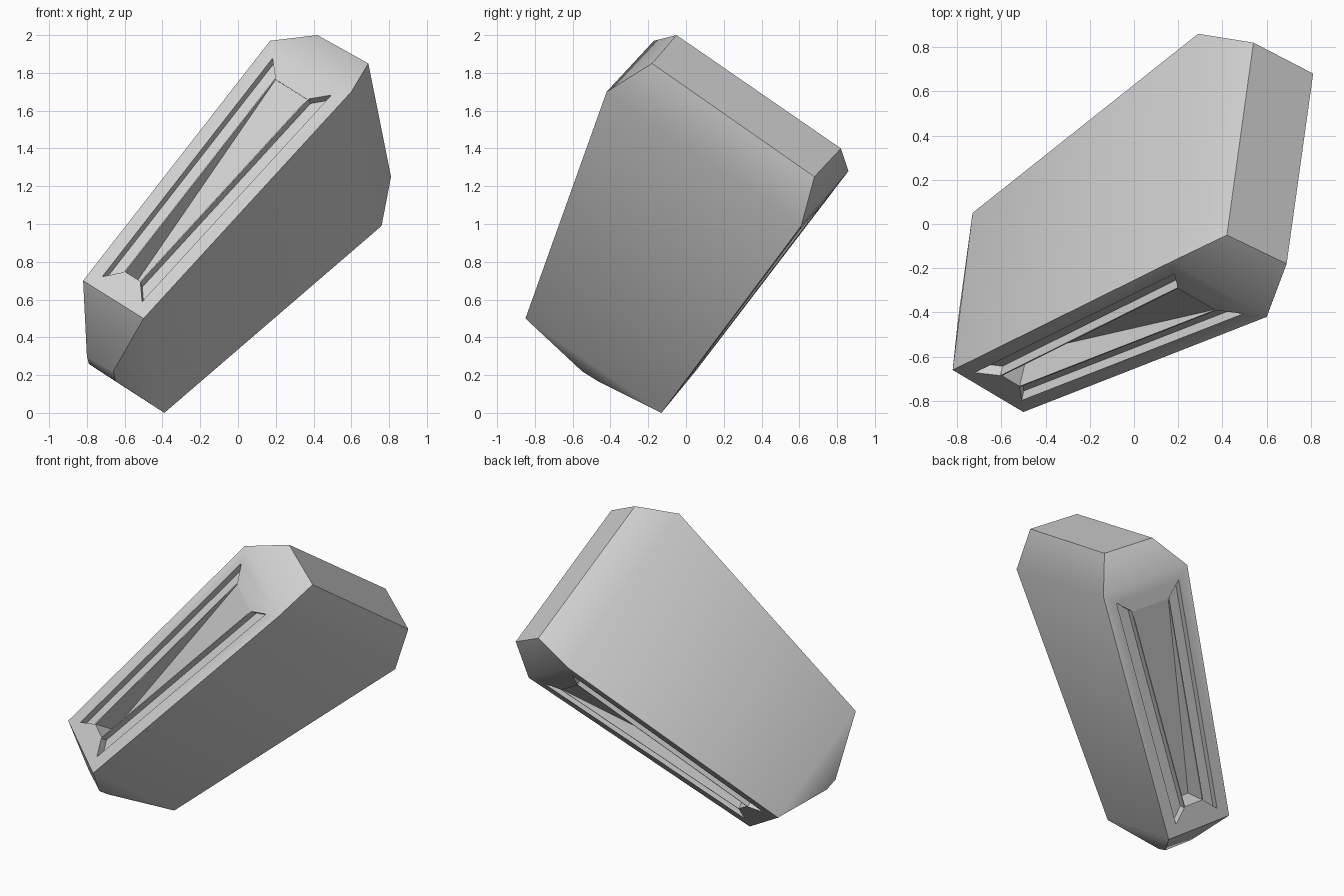
import bpy, bmesh, math
from mathutils import Vector

cube = bpy.data.objects.get("Cube")
if cube:
    bpy.data.objects.remove(cube, do_unlink=True)

grey = bpy.data.materials.new("plain_grey")
grey.use_nodes = True
color = (0.62, 0.62, 0.62, 1)
grey.diffuse_color = color
grey.node_tree.nodes["Principled BSDF"].inputs["Base Color"].default_value = color


def add_hull(bm, points):
    """Add the closed convex solid around the points."""
    part = bmesh.new()
    for p in points:
        part.verts.new(p)
    bmesh.ops.convex_hull(part, input=part.verts[:])
    bmesh.ops.dissolve_limit(part, angle_limit=math.radians(2.5),
                             verts=part.verts[:], edges=part.edges[:])
    bmesh.ops.recalc_face_normals(part, faces=part.faces[:])
    temp = bpy.data.meshes.new("temp")
    part.to_mesh(temp)
    part.free()
    bm.from_mesh(temp)
    bpy.data.meshes.remove(temp)


def to_object(name, bm):
    mesh = bpy.data.meshes.new(name)
    bm.to_mesh(mesh)
    bm.free()
    mesh.materials.append(grey)
    obj = bpy.data.objects.new(name, mesh)
    bpy.context.collection.objects.link(obj)
    return obj


def inset(quad, margin):
    """Move each corner of a quad inward along both of its edges."""
    out = []
    for i, p in enumerate(quad):
        a, b = quad[i - 1] - p, quad[(i + 1) % 4] - p
        out.append(p + margin * (a.normalized() + b.normalized()))
    return out


# Main corners, each panel listed low left, high left, high right, low right
front = [Vector(p) for p in ((-.82, -.66, .70), (.17, -.17, 1.97),
                             (.60, -.42, 1.70), (-.50, -.85, .50))]
back = [Vector(p) for p in ((-.73, .05, .22), (.29, .86, 1.28),
                            (.76, .61, .99), (-.39, -.13, 0))]
# Bevelled crown and foot
crown = [(.42, -.05, 2.0), (.69, -.18, 1.85), (.54, .82, 1.40), (.81, .68, 1.25)]
foot = [(-.80, -.47, .30), (-.66, -.55, .22), (-.79, -.39, .26), (-.65, -.47, .17)]

bm = bmesh.new()
add_hull(bm, front + back + crown + foot)
body = to_object("tapered_block", bm)

# Recesses on both panels: two side channels and a wedge pocket between them
bm = bmesh.new()
for panel, other in ((front, back), (back, front)):
    n = (panel[1] - panel[0]).cross(panel[3] - panel[0]).normalized()
    if n.dot(panel[0] - other[0]) < 0:
        n = -n
    outer, inner = inset(panel, .075), inset(panel, .16)
    pocket = inset(panel, .166)
    for lo, hi in ((0, 1), (3, 2)):
        ring = [outer[lo], outer[hi], inner[hi], inner[lo]]
        add_hull(bm, [p + n * .003 for p in ring] + [p - n * .05 for p in ring])
    depths = (.18, .003, .003, .18)
    add_hull(bm, [p + n * .003 for p in pocket]
             + [p - n * d for p, d in zip(pocket, depths)])
cutter = to_object("recess_cutter", bm)
cutter.hide_render = True

cut = body.modifiers.new("recesses", 'BOOLEAN')
cut.operation = 'DIFFERENCE'
cut.solver = 'EXACT'
cut.object = cutter
bpy.ops.object.select_all(action='DESELECT')
bpy.context.view_layer.objects.active = body
body.select_set(True)
bpy.ops.object.modifier_apply(modifier=cut.name)
bpy.data.objects.remove(cutter, do_unlink=True)
bpy.ops.object.shade_smooth_by_angle(angle=math.radians(38))
